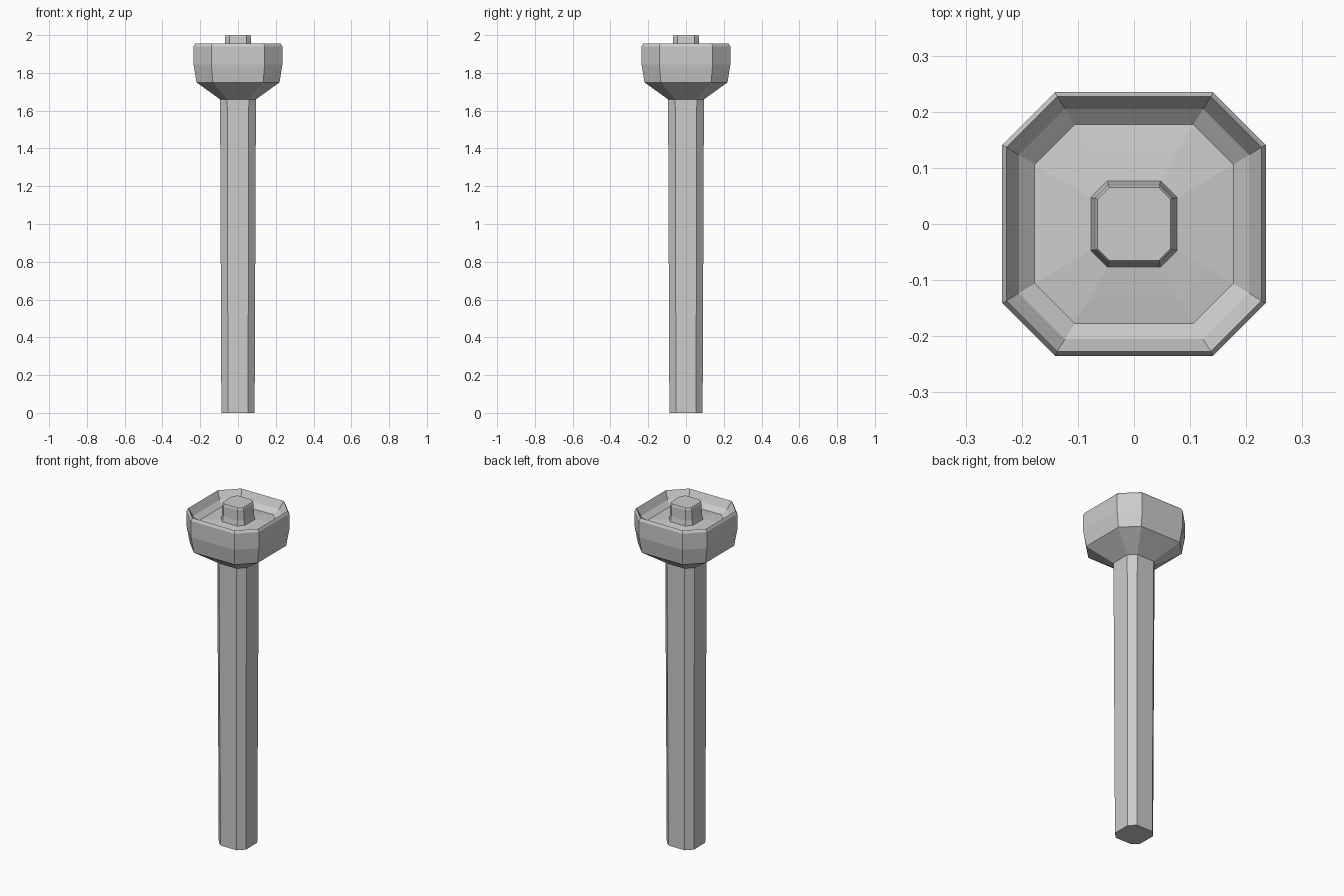
import bpy, bmesh

if "Cube" in bpy.data.objects:
    bpy.data.objects.remove(bpy.data.objects["Cube"])


def loft(name, rings, cap_bottom=False, cap_top=False):
    """Stack chamfered-square rings given as (half width, half flat, z)."""
    bm = bmesh.new()
    loops = []
    for a, f, z in rings:
        pts = [(a, -f), (a, f), (f, a), (-f, a), (-a, f), (-a, -f), (-f, -a), (f, -a)]
        loops.append([bm.verts.new((x, y, z)) for x, y in pts])
    for lo, hi in zip(loops, loops[1:]):
        for i in range(8):
            j = (i + 1) % 8
            bm.faces.new((lo[i], lo[j], hi[j], hi[i]))
    if cap_bottom:
        bm.faces.new(loops[0][::-1])
    if cap_top:
        bm.faces.new(loops[-1])
    mesh = bpy.data.meshes.new(name)
    bm.to_mesh(mesh)
    bm.free()
    obj = bpy.data.objects.new(name, mesh)
    bpy.context.collection.objects.link(obj)
    return obj


# Slightly flaring shaft
shaft_top = (0.095, 0.057, 1.66)
loft("shaft", [(0.088, 0.053, 0), shaft_top], cap_bottom=True)

# Bowl-shaped head: underside, wall, bevelled rim, recess and shallow domed floor
knob_base = (0.077, 0.047, 1.9)
loft("bowl_head", [
    shaft_top,
    (0.22, 0.133, 1.75),
    (0.235, 0.141, 1.845),
    (0.235, 0.141, 1.94),
    (0.227, 0.137, 1.955),
    (0.205, 0.123, 1.91),
    (0.177, 0.106, 1.885),
    (0.135, 0.081, 1.892),
    knob_base,
])

# Central knob
loft("knob", [
    knob_base,
    (0.071, 0.046, 1.93),
    (0.069, 0.046, 1.99),
    (0.065, 0.044, 2.0),
], cap_top=True)
